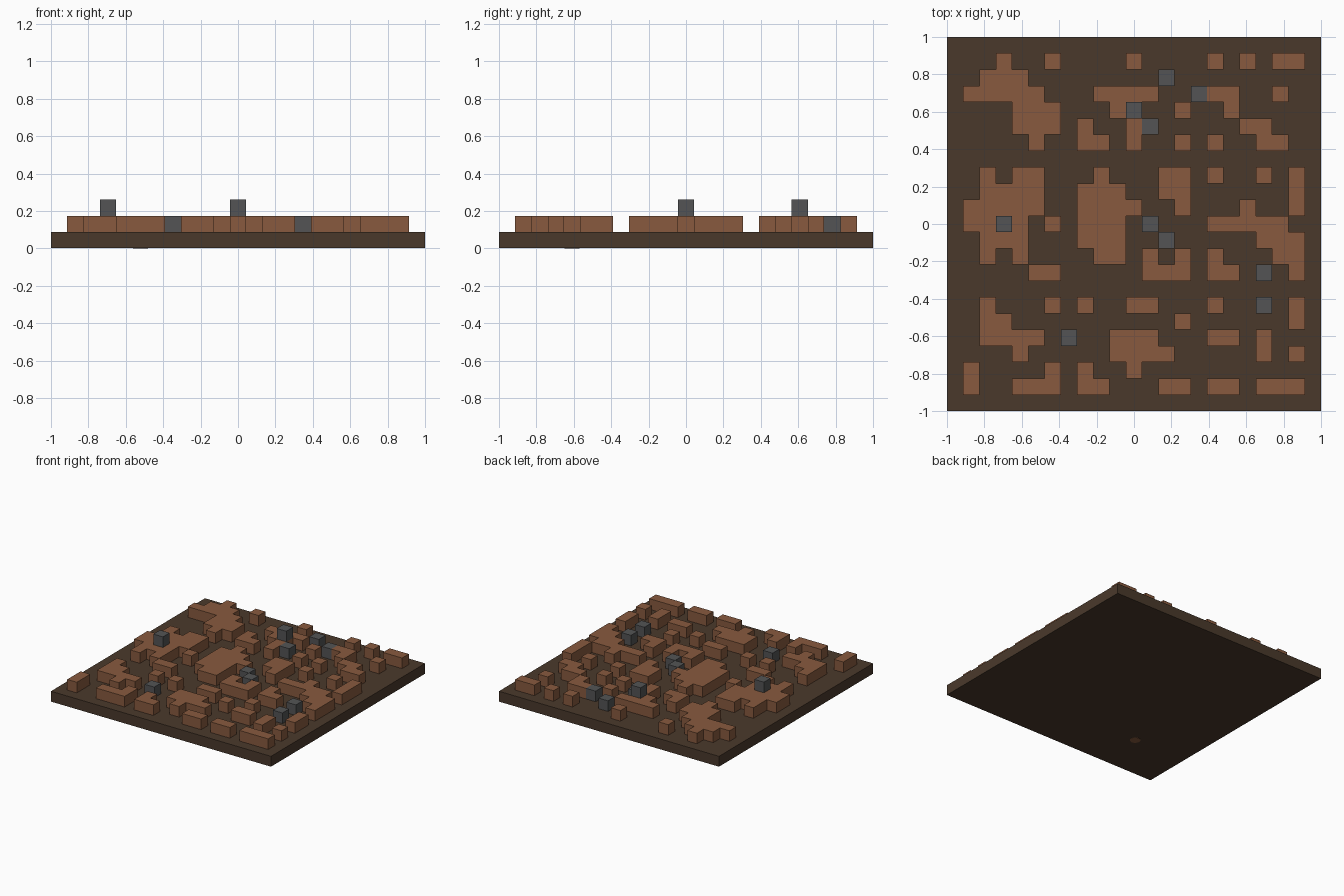
import bpy
import bmesh
import math

cube = bpy.data.objects.get("Cube")
if cube:
    bpy.data.objects.remove(cube, do_unlink=True)

N = 21                 # cells per side inside the rim
C = 2.0 / (N + 2)      # cell size

# Plan, back row first: # wall, o stone on the floor, O stone on a wall
PLAN = [
    "..#..#....#....#.#.##",
    ".###........o........",
    "#####...####..o##..#.",
    "...###...#O..#..#....",
    "...###.#..#o.....##..",
    "....#..##.#..#.#..##.",
    ".....................",
    ".#.##...#...##.#..#.#",
    ".####..###..##......#",
    "#####..####..#...#..#",
    "##O#.#.###.o...#####.",
    ".###...###..o.....###",
    ".#.#....##.#.#.#...##",
    "....##.....###.##.o.#",
    ".....................",
    ".#...#.#..##...#..o.#",
    ".##..........#......#",
    ".####.o..###...##.#..",
    "...#.....####.....#.#",
    "#....#.#..#..........",
    "#..###.##...##.##.###",
]


def material(name, rgb):
    """Flat material from 0-255 sRGB values."""
    lin = [((c / 255 + 0.055) / 1.055) ** 2.4 for c in rgb] + [1.0]
    mat = bpy.data.materials.new(name)
    mat.use_nodes = True
    mat.diffuse_color = lin
    bsdf = mat.node_tree.nodes["Principled BSDF"]
    bsdf.inputs["Base Color"].default_value = lin
    bsdf.inputs["Roughness"].default_value = 0.9
    return mat


def box(name, size, centre, mat):
    bpy.ops.mesh.primitive_cube_add(size=1, location=centre)
    obj = bpy.context.object
    obj.name = name
    obj.scale = size
    bpy.ops.object.transform_apply(location=False, rotation=False, scale=True)
    obj.data.materials.append(mat)
    return obj


def cell_centre(col, row):
    return (col - (N - 1) / 2) * C, ((N - 1) / 2 - row) * C


earth = material("dark earth", (74, 57, 43))
clay = material("clay brown", (136, 90, 62))
stone = material("stone grey", (83, 84, 85))

# Floor slab
SKIN = 0.002
box("floor_slab", (2, 2, C - SKIN), (0, 0, (C + SKIN) / 2), earth)

# Walls: keep the planned cells of a grid and thicken them upward
bm = bmesh.new()
bmesh.ops.create_grid(bm, x_segments=N, y_segments=N, size=N * C / 2)
empty = []
for f in bm.faces:
    p = f.calc_center_median()
    col = round(p.x / C + (N - 1) / 2)
    row = round((N - 1) / 2 - p.y / C)
    if PLAN[row][col] not in "#O":
        empty.append(f)
bmesh.ops.delete(bm, geom=empty, context='FACES')
mesh = bpy.data.meshes.new("walls")
bm.to_mesh(mesh)
bm.free()
mesh.materials.append(clay)
walls = bpy.data.objects.new("walls", mesh)
bpy.context.collection.objects.link(walls)
walls.location.z = C - SKIN
solid = walls.modifiers.new("height", 'SOLIDIFY')
solid.thickness = C + SKIN
solid.offset = 1

# Stone blocks, on the floor or on top of a wall
for row, line in enumerate(PLAN):
    for col, mark in enumerate(line):
        if mark in "oO":
            x, y = cell_centre(col, row)
            z = C * (2.5 if mark == "O" else 1.5)
            box("stone_block", (C, C, C), (x, y, z), stone)

# Small round plate set in the underside
x, y = cell_centre(4, 17)
bpy.ops.mesh.primitive_cylinder_add(vertices=24, radius=0.04, depth=0.006,
                                    location=(x, y, 0.003))
plate = bpy.context.object
plate.name = "underside_plate"
plate.data.materials.append(clay)
bpy.ops.object.shade_smooth_by_angle(angle=math.radians(30))
